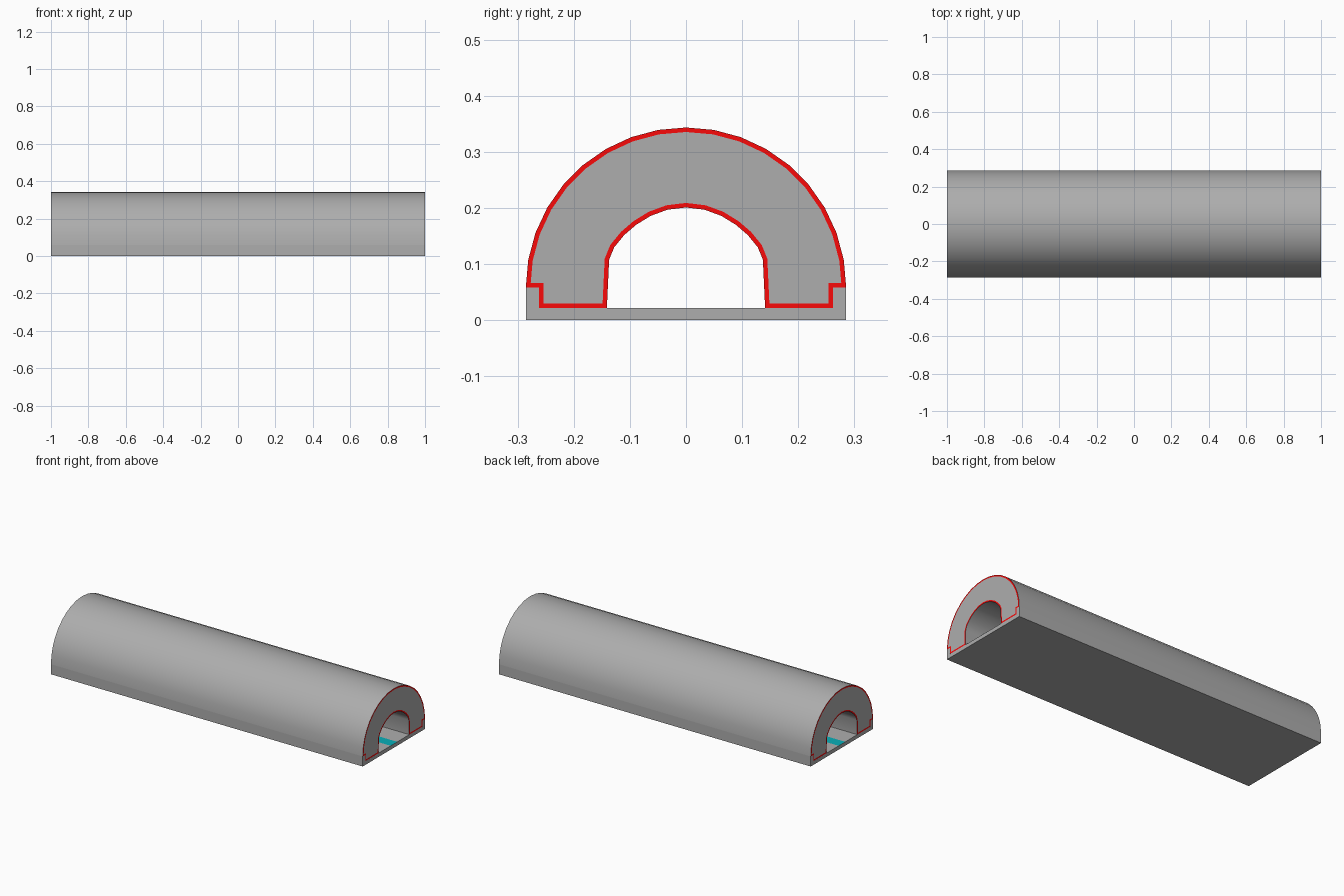
import bpy, bmesh, math

if "Cube" in bpy.data.objects:
    bpy.data.objects.remove(bpy.data.objects["Cube"])


def material(name, color):
    m = bpy.data.materials.new(name)
    m.diffuse_color = color
    m.use_nodes = True
    m.node_tree.nodes["Principled BSDF"].inputs["Base Color"].default_value = m.diffuse_color
    return m


grey = material("mid_grey", (0.42, 0.42, 0.42, 1))
red = material("red_rim", (0.95, 0.003, 0.003, 1))
cyan = material("cyan_strip", (0.003, 0.43, 0.48, 1))


def extrude_profile(name, half, rim_material=None):
    """Mirror a half profile (y, z) across y = 0 and extrude it along x."""
    prof = half + [(-y, z) for y, z in reversed(half) if y > 1e-6]
    bm = bmesh.new()
    n = len(prof)
    rings = [[bm.verts.new((x, y, z)) for y, z in prof] for x in (-1, 1)]
    caps = [bm.faces.new(r) for r in rings]
    for i in range(n):
        j = (i + 1) % n
        bm.faces.new((rings[0][i], rings[0][j], rings[1][j], rings[1][i]))
    bmesh.ops.recalc_face_normals(bm, faces=bm.faces[:])
    if rim_material:
        # coloured rim around each end face
        rim = bmesh.ops.inset_individual(bm, faces=caps, thickness=0.008,
                                         use_even_offset=True)["faces"]
        for f in rim:
            f.material_index = 1
    me = bpy.data.meshes.new(name)
    bm.to_mesh(me)
    bm.free()
    me.materials.append(grey)
    if rim_material:
        me.materials.append(rim_material)
    ob = bpy.data.objects.new(name, me)
    bpy.context.collection.objects.link(ob)
    bpy.ops.object.select_all(action='DESELECT')
    ob.select_set(True)
    bpy.context.view_layer.objects.active = ob
    bpy.ops.object.shade_smooth_by_angle(angle=math.radians(30))
    return ob


R, CZ = 0.2855, 0.058   # outer radius and arch centre height

# Base tray with raised side lips, flush with the cover
extrude_profile("base_tray", [(0.262, 0.022), (0.262, CZ), (R, CZ), (R, 0.0)])

# Arched cover: outer arc in 10 degree steps, stepped foot, inner bore
outer = [(R * math.sin(math.radians(a)), CZ + R * math.cos(math.radians(a)))
         for a in range(0, 91, 10)]
foot = [(0.262, CZ), (0.262, 0.0222), (0.141, 0.0222)]
bore = [(0.137, 0.108), (0.128, 0.130), (0.110, 0.152), (0.089, 0.170),
        (0.063, 0.186), (0.033, 0.197), (0.0, 0.201)]
extrude_profile("arched_cover", outer + foot + bore, red)

# Light strip along the middle of the tray floor
bpy.ops.mesh.primitive_plane_add(size=1, location=(0, 0, 0.0228))
strip = bpy.context.object
strip.name = "floor_strip"
strip.scale = (2, 0.06, 1)
strip.data.materials.append(cyan)
